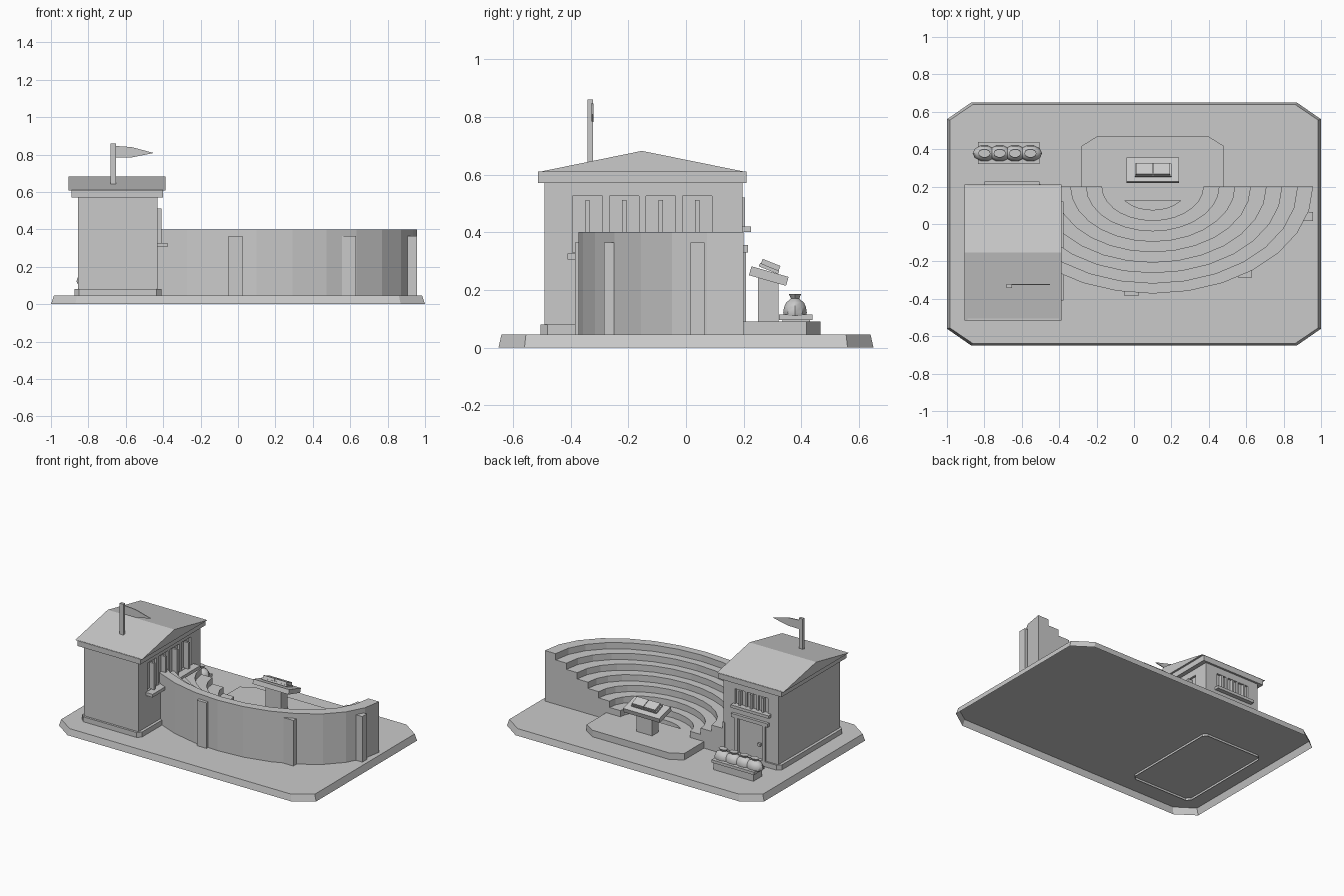
import bpy, bmesh, math
from mathutils import Matrix

if "Cube" in bpy.data.objects:
    bpy.data.objects.remove(bpy.data.objects["Cube"])

stone = bpy.data.materials.new("stone_grey")
stone.use_nodes = True
GREY = (0.59, 0.59, 0.59, 1)
stone.diffuse_color = GREY
stone.node_tree.nodes["Principled BSDF"].inputs["Base Color"].default_value = GREY


def finish(name, bm):
    mesh = bpy.data.meshes.new(name)
    bm.to_mesh(mesh)
    bm.free()
    mesh.materials.append(stone)
    obj = bpy.data.objects.new(name, mesh)
    bpy.context.collection.objects.link(obj)
    return obj


def box(name, x, y, z, tilt=0):
    """Box from three (low, high) ranges, optionally tilted about x."""
    mid = [(r[0] + r[1]) / 2 for r in (x, y, z)]
    size = [r[1] - r[0] for r in (x, y, z)]
    bm = bmesh.new()
    m = Matrix.Translation(mid) @ Matrix.Rotation(tilt, 4, 'X') @ Matrix.Diagonal((*size, 1))
    bmesh.ops.create_cube(bm, size=1, matrix=m)
    return finish(name, bm)


def loft(name, rings, bottom=True):
    """Solid through rings of equal length; the first end may stay open."""
    bm = bmesh.new()
    loops = [[bm.verts.new(p) for p in ring] for ring in rings]
    n = len(loops[0])
    for a, b in zip(loops, loops[1:]):
        for i in range(n):
            bm.faces.new((a[i], a[(i + 1) % n], b[(i + 1) % n], b[i]))
    bm.faces.new(loops[-1])
    if bottom:
        bm.faces.new(loops[0][::-1])
        bmesh.ops.recalc_face_normals(bm, faces=bm.faces)
    return finish(name, bm)


def octagon(x, y, cx, cy, z):
    (x0, x1), (y0, y1) = x, y
    return [(x0 + cx, y0, z), (x1 - cx, y0, z), (x1, y0 + cy, z), (x1, y1 - cy, z),
            (x1 - cx, y1, z), (x0 + cx, y1, z), (x0, y1 - cy, z), (x0, y0 + cy, z)]


GROUND = 0.045

# Ground slab with clipped corners, a shell open underneath
loft("base", [octagon((-1, 1), (-0.65, 0.65), 0.13, 0.09, 0),
              octagon((-0.985, 0.985), (-0.64, 0.64), 0.125, 0.085, GROUND)], bottom=False)

# Half-elliptical seating: stepped profile swept round, cut off inside the hall
CX, CY, TIERS, SEGS = 0.1, 0.2, 8, 14
STEP = 0.0838
profile = [(0.187, GROUND)]
for k in range(TIERS):
    r, top = 0.187 + STEP * k, 0.09 + 0.0443 * k
    profile += [(r, top), (r + STEP, top)]
profile.append((0.187 + STEP * TIERS, GROUND))
rings = []
for i in range(SEGS + 1):
    a = math.pi + math.pi * i / SEGS
    rings.append([(CX + r * math.cos(a), CY + 0.667 * r * math.sin(a), z) for r, z in profile])
seating = loft("seating_tiers", rings)
bm = bmesh.new()
bm.from_mesh(seating.data)
cut = bmesh.ops.bisect_plane(bm, geom=bm.verts[:] + bm.edges[:] + bm.faces[:],
                             plane_co=(-0.44, 0, 0), plane_no=(-1, 0, 0), clear_outer=True)
bmesh.ops.holes_fill(bm, edges=[e for e in cut["geom_cut"] if isinstance(e, bmesh.types.BMEdge)])
bm.to_mesh(seating.data)
bm.free()

# Buttresses against the outer wall
for i, (x, y) in enumerate([((-0.05, 0.025), (-0.385, -0.34)),
                            ((0.555, 0.63), (-0.285, -0.22)),
                            ((0.905, 0.956), (0.015, 0.065))]):
    box(f"buttress_{i + 1}", x, y, (GROUND, 0.365))

# Stage
loft("stage", [octagon((-0.28, 0.48), (0.125, 0.467), 0.08, 0.05, z) for z in (GROUND, 0.091)])

# Lectern with an open book
box("lectern_post", (0.04, 0.16), (0.25, 0.32), (0.09, 0.25))
box("lectern_board", (-0.04, 0.24), (0.22, 0.354), (0.232, 0.264), math.radians(-16))
box("book_cover", (0.005, 0.2), (0.252, 0.324), (0.268, 0.28), math.radians(-22))
for side, x in (("right", (0.012, 0.1)), ("left", (0.104, 0.193))):
    box(f"book_pages_{side}", x, (0.26, 0.326), (0.276, 0.296), math.radians(-22))

# Hall walls, chamfered plinth sunk into the slab, and cornice
walls = box("hall_walls", (-0.855, -0.43), (-0.49, 0.196), (GROUND, 0.575))
loft("hall_plinth", [octagon((-0.875, -0.41), (-0.505, 0.208), 0.025, 0.025, z)
                     for z in (0.03, 0.08)], bottom=False)
box("hall_cornice", (-0.89, -0.4), (-0.513, 0.21), (0.57, 0.61))

# Gabled roof
loft("hall_roof", [[(x, -0.515, 0.608), (x, 0.212, 0.608), (x, -0.153, 0.682)]
                   for x in (-0.905, -0.387)])


def recess(name, x, y, z):
    cutter = box(name, x, y, z)
    cutter.hide_render = True
    cutter.hide_set(True)
    mod = walls.modifiers.new(name, 'BOOLEAN')
    mod.object = cutter
    mod.operation = 'DIFFERENCE'
    mod.solver = 'EXACT'


# Shallow side windows, each with a central bar, above a long sill
for i in range(4):
    y = -0.393 + 0.127 * i
    recess(f"side_window_cutter_{i + 1}", (-0.445, -0.4), (y, y + 0.103), (0.33, 0.525))
    box(f"side_window_bar_{i + 1}", (-0.446, -0.408), (y + 0.044, y + 0.059), (0.325, 0.512))
box("side_sill", (-0.44, -0.377), (-0.41, 0.12), (0.305, 0.327))

# Back windows with bars and sill
for i in range(3):
    x = -0.775 + 0.09 * i
    recess(f"back_window_cutter_{i + 1}", (x, x + 0.075), (0.182, 0.25), (0.415, 0.525))
    box(f"back_window_bar_{i + 1}", (x + 0.03, x + 0.045), (0.18, 0.205), (0.41, 0.52))
box("back_sill", (-0.8, -0.505), (0.185, 0.226), (0.4, 0.42))

# Back door
recess("door_cutter", (-0.735, -0.545), (0.184, 0.25), (0.08, 0.32))
box("door_knob", (-0.715, -0.695), (0.18, 0.2), (0.17, 0.19))
for side, x in (("right", (-0.76, -0.735)), ("left", (-0.545, -0.52))):
    box(f"door_jamb_{side}", x, (0.185, 0.208), (GROUND, 0.335))
box("door_lintel", (-0.785, -0.5), (0.185, 0.215), (0.33, 0.355))

# Flag on the roof
box("flag_pole", (-0.682, -0.652), (-0.341, -0.322), (0.64, 0.86))
flag = [(-0.66, 0.783), (-0.57, 0.784), (-0.45, 0.808), (-0.57, 0.84), (-0.66, 0.846)]
loft("flag", [[(x, y, z) for x, z in flag] for y in (-0.327, -0.321)])

# Planter with a row of squat pots
box("planter_box", (-0.825, -0.515), (0.335, 0.43), (GROUND, 0.1))
box("planter_rim", (-0.835, -0.505), (0.322, 0.438), (0.095, 0.115))
POT = [(0.95, 0.11), (1, 0.122), (0.93, 0.14), (0.76, 0.156), (0.45, 0.166), (0.35, 0.17), (0.52, 0.185)]
for i in range(4):
    px = -0.8 + 0.082 * i
    pot = loft(f"pot_{i + 1}", [[(px + 0.063 * r * math.cos(a), 0.378 + 0.043 * r * math.sin(a), z)
                                 for a in (math.tau * s / 10 for s in range(10))] for r, z in POT])
    for p in pot.data.polygons:
        p.use_smooth = len(p.vertices) == 4
    pot.data.set_sharp_from_angle(angle=math.radians(35))
